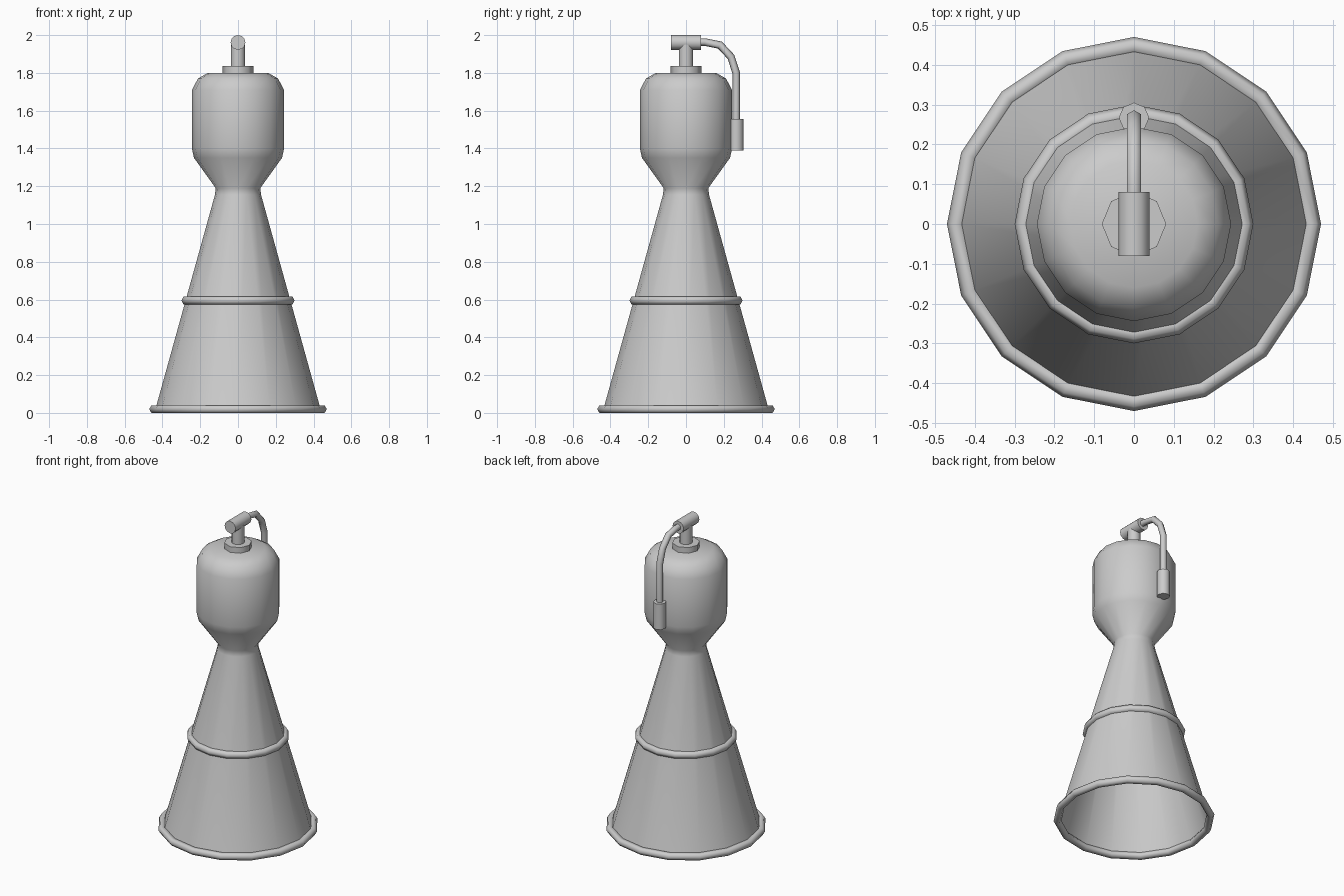
import bpy, bmesh
from math import cos, sin, pi, radians
from mathutils import Vector

cube = bpy.data.objects.get("Cube")
if cube:
    bpy.data.objects.remove(cube, do_unlink=True)

GREY = (0.6, 0.6, 0.6, 1.0)
metal = bpy.data.materials.new("grey metal")
metal.use_nodes = True
metal.diffuse_color = GREY
metal.node_tree.nodes["Principled BSDF"].inputs["Base Color"].default_value = GREY


def finish(name, bm, recalc=True):
    """Turn a bmesh into a smooth shaded object with sharp rims."""
    if recalc:
        bmesh.ops.recalc_face_normals(bm, faces=bm.faces)
    mesh = bpy.data.meshes.new(name)
    bm.to_mesh(mesh)
    bm.free()
    mesh.materials.append(metal)
    obj = bpy.data.objects.new(name, mesh)
    bpy.context.collection.objects.link(obj)
    bpy.ops.object.select_all(action='DESELECT')
    obj.select_set(True)
    bpy.context.view_layer.objects.active = obj
    bpy.ops.object.shade_smooth_by_angle(angle=radians(65))
    return obj


def bridge(bm, a, b):
    n = len(a)
    for i in range(n):
        j = (i + 1) % n
        bm.faces.new((a[i], a[j], b[j], b[i]))


def lathe(name, profile, sides=16, loop=False):
    """Spin (radius, z) points round z; radius 0 at the end closes the top."""
    bm = bmesh.new()
    rings = []
    for r, z in profile:
        if r == 0:
            tip = bm.verts.new((0, 0, z))
            last = rings[-1]
            for i in range(sides):
                bm.faces.new((last[i], last[(i + 1) % sides], tip))
            continue
        rings.append([bm.verts.new((r * cos(2 * pi * i / sides),
                                    r * sin(2 * pi * i / sides), z))
                      for i in range(sides)])
    for a, b in zip(rings, rings[1:]):
        bridge(bm, a, b)
    if loop:
        bridge(bm, rings[-1], rings[0])
    return finish(name, bm, recalc=loop)


def tube(name, path, radius, sides):
    """Capped tube along (y, z) points in the x = 0 plane."""
    bm = bmesh.new()
    pts = [Vector((0, y, z)) for y, z in path]
    side = Vector((1, 0, 0))
    rings = []
    for i, p in enumerate(pts):
        before = (p - pts[i - 1]).normalized() if i else Vector()
        after = (pts[i + 1] - p).normalized() if i < len(pts) - 1 else Vector()
        tangent = (before + after).normalized()
        out = side.cross(tangent)
        # widen the ring at bends so the tube keeps its thickness
        miter = 1 / max(tangent.dot(after if i == 0 else before), 0.5)
        rings.append([bm.verts.new(p + radius * (out * miter * cos(2 * pi * k / sides)
                                                 + side * sin(2 * pi * k / sides)))
                      for k in range(sides)])
    for a, b in zip(rings, rings[1:]):
        bridge(bm, a, b)
    bm.faces.new(rings[0])
    bm.faces.new(rings[-1])
    return finish(name, bm)


def ring(name, radius, z, thick=0.023):
    """Six-sided hoop."""
    lathe(name, [(radius + thick * cos(k * pi / 3), z + thick * sin(k * pi / 3))
                 for k in range(6)], loop=True)


# open bell, throat and rounded chamber in one skin
lathe("nozzle_and_chamber", [
    (0.44, 0.01), (0.122, 1.155), (0.118, 1.19),
    (0.233, 1.35), (0.244, 1.4), (0.244, 1.71),
    (0.212, 1.77), (0.16, 1.8), (0, 1.8)])

# hoops on the bell
ring("nozzle_rim", 0.447, 0.02)
ring("nozzle_band", 0.277, 0.595)

# fittings on top
tube("top_collar", [(0, 1.79), (0, 1.836)], 0.081, 8)
tube("top_stem", [(0, 1.83), (0, 1.95)], 0.038, 12)
tube("tee_pipe", [(-0.08, 1.961), (0.08, 1.961)], 0.039, 12)

# feed line bending down the back to its connector
tube("feed_line", [(0.07, 1.963), (0.1, 1.963), (0.18, 1.947), (0.238, 1.885),
                   (0.266, 1.8), (0.266, 1.53)], 0.02, 6)
tube("line_connector", [(0.267, 1.39), (0.267, 1.555)], 0.038, 8)
